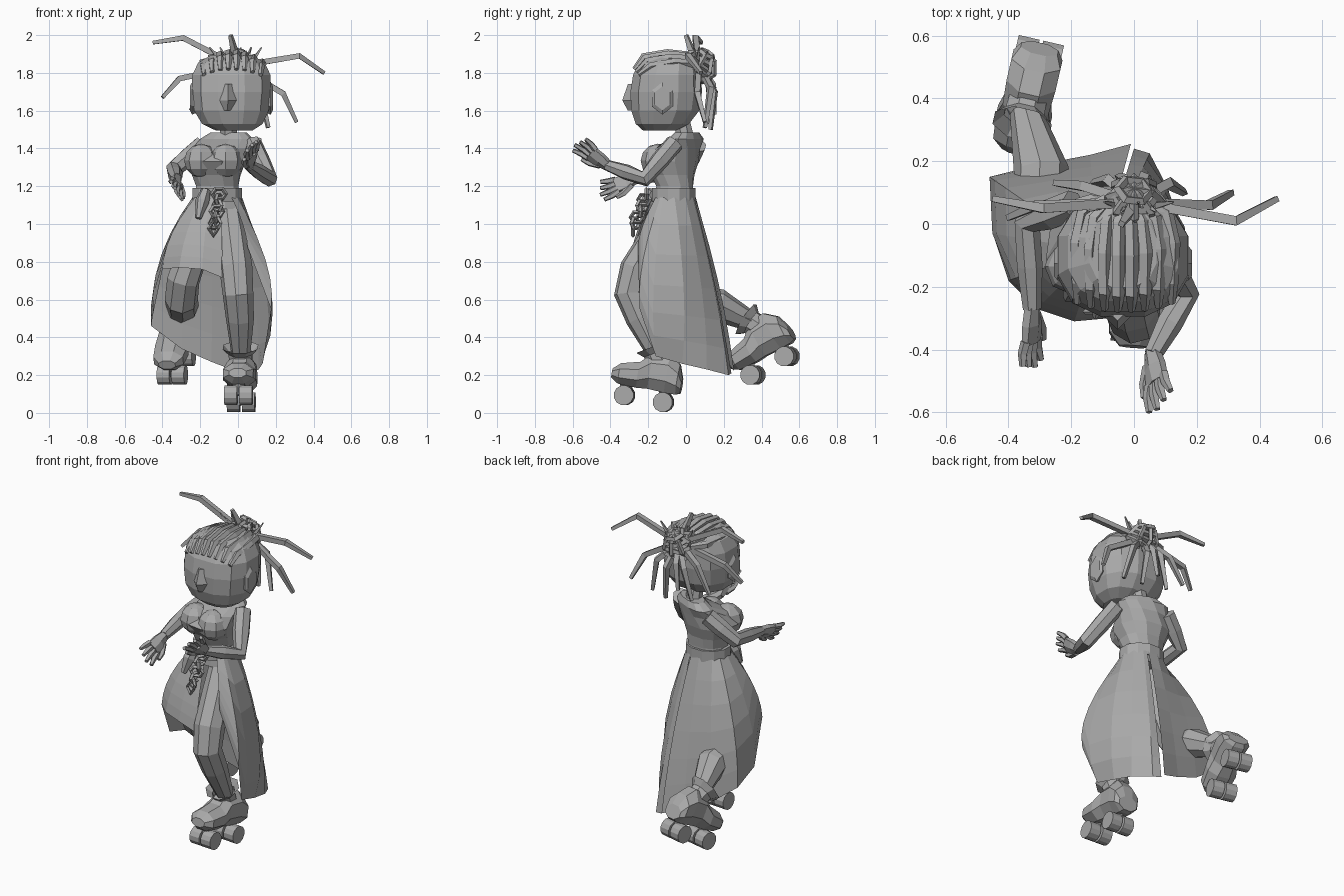
import bpy, bmesh, math
from mathutils import Vector as V, Matrix as M

if "Cube" in bpy.data.objects:
    bpy.data.objects.remove(bpy.data.objects["Cube"])

grey = bpy.data.materials.new("plain_grey")
grey.use_nodes = True
tone = (0.4, 0.4, 0.4, 1)
grey.diffuse_color = tone
grey.node_tree.nodes["Principled BSDF"].inputs["Base Color"].default_value = tone


def turn(degrees, axis, size=3):
    return M.Rotation(math.radians(degrees), size, axis)


def finish(name, bm):
    bmesh.ops.recalc_face_normals(bm, faces=bm.faces)
    mesh = bpy.data.meshes.new(name)
    bm.to_mesh(mesh)
    bm.free()
    mesh.materials.append(grey)
    ob = bpy.data.objects.new(name, mesh)
    bpy.context.collection.objects.link(ob)


def loft(name, rings, closed=True, caps=True):
    """Skin a list of equal-length point rows."""
    bm = bmesh.new()
    rows = [[bm.verts.new(p) for p in r] for r in rings]
    n = len(rows[0])
    for a, b in zip(rows, rows[1:]):
        for i in range(n if closed else n - 1):
            j = (i + 1) % n
            bm.faces.new((a[i], a[j], b[j], b[i]))
    if closed and caps:
        bm.faces.new(rows[0])
        bm.faces.new(rows[-1])
    finish(name, bm)


def oval(x, y, z, rx, ry, n=12, power=1.0, twist=0):
    """Horizontal ring; power under one makes it boxier."""
    pts = []
    for i in range(n):
        a = math.tau * (i + 0.5) / n
        c, s = math.cos(a), math.sin(a)
        p = V((rx * math.copysign(abs(c) ** power, c), ry * math.copysign(abs(s) ** power, s), 0))
        pts.append(V((x, y, z)) + turn(twist, 'Z') @ p)
    return pts


def tube(name, path, radii, n=6):
    """Round limb along a path, its section carried on without twisting."""
    path = [V(p) for p in path]
    before = path[1] - path[0]
    q = before.to_track_quat('Z', 'Y')
    rings = []
    for i, p in enumerate(path):
        d = path[min(i + 1, len(path) - 1)] - path[max(i - 1, 0)]
        q = before.rotation_difference(d) @ q
        before = d
        rings.append([p + q @ v for v in oval(0, 0, 0, radii[i], radii[i], n)])
    loft(name, rings)


def hoop(name, centre, size, rot, thick=0.012, n=8):
    """Closed band with a diamond section."""
    bm = bmesh.new()
    rows = []
    for i in range(n):
        a = math.tau * i / n
        out = V((math.cos(a), math.sin(a), 0))
        mid = V((out.x * size[0], out.y * size[1], 0))
        corners = [out * thick, V((0, 0, thick)), -out * thick, V((0, 0, -thick))]
        rows.append([bm.verts.new(V(centre) + rot @ (mid + c)) for c in corners])
    for i in range(n):
        a, b = rows[i], rows[(i + 1) % n]
        for k in range(4):
            m = (k + 1) % 4
            bm.faces.new((a[k], a[m], b[m], b[k]))
    finish(name, bm)


# Torso turned at the shoulders, with bust, neck and belt
loft("torso", [oval(*r, power=0.85, twist=t) for t, r in (
    (0, (-.11, -.065, 1.08, .13, .11)), (0, (-.11, -.06, 1.2, .115, .1)),
    (-5, (-.115, -.07, 1.26, .13, .115)), (-8, (-.12, -.085, 1.33, .16, .15)),
    (-15, (-.09, -.045, 1.4, .15, .115)), (-25, (-.06, .0, 1.45, .15, .07)),
    (-25, (-.05, .005, 1.485, .1, .05)))])
for side, x, y in (("right", -.195, -.135), ("left", -.065, -.15)):
    bm = bmesh.new()
    bmesh.ops.create_uvsphere(bm, u_segments=8, v_segments=6, radius=.09)
    bmesh.ops.translate(bm, verts=bm.verts, vec=(x, y, 1.335))
    finish("bust_" + side, bm)
tube("neck", [(-.05, .0, 1.44), (-.05, -.03, 1.58)], [.05, .045], 8)
loft("belt", [oval(-.11, -.065, z, .135, .12) for z in (1.12, 1.19)])

# Head with a small nose wedge and flat ears
loft("head", [oval(*r, power=0.82) for r in (
    (-.02, -.14, 1.495, .1, .09), (-.03, -.125, 1.53, .165, .145), (-.035, -.11, 1.6, .203, .185),
    (-.035, -.105, 1.7, .215, .195), (-.035, -.1, 1.79, .213, .185), (-.035, -.09, 1.855, .18, .16),
    (-.035, -.085, 1.895, .11, .12))])
loft("nose", [oval(*r, n=4, twist=45) for r in (
    (-.045, -.28, 1.6, .04, .015), (-.045, -.285, 1.655, .06, .045),
    (-.045, -.285, 1.74, .03, .015))])
for side, s in (("left", 1), ("right", -1)):
    rings = []
    for out, r in ((.17, .06), (.208, .075), (.22, .055)):
        rings.append([V((-.035 + s * out, -.125 + p.x * .85, 1.665 + p.y * 1.15))
                      for p in oval(0, 0, 0, r, r, 6)])
    loft("ear_" + side, rings)

# Cornrows running back over the scalp to the bun
for k in range(8):
    t = k / 7 * 2 - 1
    drop = .05 * t * t
    path = [(-.03 + t * w, y + .04 * t * t * f, z - drop * f) for w, y, z, f in (
        (.15, -.275, 1.82, .6), (.15, -.225, 1.885, 1), (.155, -.1, 1.905, 1),
        (.135, .0, 1.895, .9), (.06, .07, 1.85, .3))]
    tube("cornrow_%d" % k, path, [.012, .022, .023, .022, .016], 5)

# Bun: stacked hoops facing up and back, wrapped by crossing hoops
bun = V((0, .07, 1.835))
lean = turn(-30, 'X')
for k in range(4):
    hoop("bun_hoop_%d" % k, bun + lean @ V((0, 0, .038 * k - .04)),
         (.1 - .016 * k, .09 - .016 * k), lean @ turn(8 * k - 12, 'Y'), .016, 6)
for k in range(4):
    hoop("bun_wrap_%d" % k, bun, (.09, .08), lean @ turn(45 * k, 'Z') @ turn(90, 'X'), .014, 7)

# Loose locks and short spikes
locks = [
    [(-.29, .05, 1.985), (-.45, .08, 1.96)], [(-.31, .06, 1.77), (-.4, .02, 1.67)],
    [(.325, .01, 1.89), (.455, .08, 1.8)], [(.24, .06, 1.69), (.31, .1, 1.54)],
    [(-.16, .12, 1.75), (-.25, .13, 1.6)], [(-.08, .14, 1.72), (-.13, .13, 1.53)],
    [(.03, .15, 1.7), (.05, .13, 1.5)], [(.11, .13, 1.72), (.16, .1, 1.51)],
    [(-.03, .14, 1.74), (-.05, .15, 1.58)], [(-.02, .03, 1.92), (-.04, .0, 2.0)]]
for k, (bend, tip) in enumerate(locks):
    start = bun.lerp(V(bend), .2)
    tube("lock_%d" % k, [start, V(bend), V(tip)], [.021, .021, .013], 4)
for k in range(6):
    x = -.15 + k * .055
    tube("spike_%d" % k, [(x * .6, .06, 1.86), (x, .04 + .03 * (k % 2), 1.935)], [.014, .004], 4)


# Skirt: hem points (x, y, z, bulge) from the front opening round each panel
def skirt(name, hems, waist_pull):
    cols = []
    for x, y, z, bulge in hems:
        away = V((x + .11, y + .03, 0)).normalized()
        top = V((-.11 + away.x * .132, -.065 + away.y * .118, 1.14))
        hem = V((x, y, z))
        ctrl = top.lerp(hem, bulge)
        ctrl.z = top.z * waist_pull + max(z, .3) * (1 - waist_pull)
        cols.append([top * (1 - t) ** 2 + ctrl * 2 * t * (1 - t) + hem * t * t
                     for t in (0, .14, .3, .48, .66, .83, 1)])
    loft(name, list(zip(*cols)), closed=False)


skirt("skirt_main_panel", [
    (-.08, -.3, .715, .8), (-.19, -.31, .76, .8), (-.31, -.27, .77, .85), (-.4, -.18, .76, .95),
    (-.45, -.03, .52, 1.12), (-.46, .15, .46, 1.1), (-.3, .19, .34, .9), (-.14, .22, .27, .75),
    (-.01, .255, .22, .7)], .48)
skirt("skirt_side_panel", [
    (.0, .24, .21, .7), (.05, .225, .2, .75), (.11, .11, .23, 1.05), (.13, -.02, .26, 1.9),
    (.135, -.16, .3, 2.1), (.175, -.245, .55, 1.2), (.05, -.255, .88, .95)], .36)


# Roller boots in a local frame: toe to -y, axles at height zero
def boot(name, where, tilt, yaw):
    m = M.Translation(where) @ turn(yaw, 'Z', 4) @ turn(tilt, 'X', 4)
    rings = []
    for y, low, high, w in ((-.19, .08, .13, .045), (-.15, .055, .165, .08),
                            (-.05, .05, .19, .088), (.01, .055, .25, .075),
                            (.1, .05, .26, .08), (.16, .05, .21, .08), (.185, .06, .14, .06)):
        mid, half = (low + high) / 2, (high - low) / 2
        rings.append([m @ V((p.x, y, mid + p.y)) for p in oval(0, 0, 0, w * 1.08, half * 1.08, 8)])
    loft(name + "_boot", rings)
    tip = M.Translation((0, .045, .2)) @ turn(30, 'X', 4)
    loft(name + "_cuff", [[m @ tip @ p for p in oval(0, 0, z, r, r, 8)] for z, r in (
        (0, .065), (.055, .068), (.09, .1))], caps=False)
    for end, y in (("front", -.105), ("rear", .105)):
        tube("%s_%s_axle" % (name, end), [m @ V((0, y, 0)), m @ V((0, y, .09))], [.025, .04], 6)
        for side, x in (("right", -.04), ("left", .04)):
            tube("%s_%s_%s_wheel" % (name, end, side),
                 [m @ V((x + d, y, 0)) for d in (-.034, .034)], [.053, .053], 12)
    return m @ V((0, .03, .24))


left_ankle = boot("left", (.01, -.222, .075), -10, -4)
right_ankle = boot("right", (-.327, .445, .25), 28, -13)
tube("left_leg", [(-.05, -.08, 1.08), (-.03, -.165, .92), (-.01, -.265, .76), (0, -.3, .63),
                  (.01, -.245, .5), left_ankle], [.07, .085, .088, .082, .075, .05], 8)
tube("right_leg", [(-.17, -.06, 1.08), (-.23, -.05, .88), (-.29, -.03, .7), (-.3, .03, .6),
                   (-.295, .17, .57), right_ankle], [.07, .085, .088, .088, .088, .05], 8)


# Arms and hands
def arm(side, shoulder, elbow, wrist, tip, across):
    shoulder, elbow, wrist, tip, across = map(V, (shoulder, elbow, wrist, tip, across))
    tube(side + "_arm", [shoulder, shoulder.lerp(elbow, .5), elbow, elbow.lerp(wrist, .5), wrist],
         [.05, .05, .044, .042, .03], 7)
    reach = tip - wrist
    across = (across - across.project(reach)).normalized()
    flat = reach.cross(across).normalized()
    rings = []
    for f, w, h in ((-.05, .028, .026), (.25, .045, .026), (.55, .05, .02)):
        rings.append([wrist + reach * f + across * p.x + flat * p.y
                      for p in oval(0, 0, 0, w, h, 6)])
    loft(side + "_palm", rings)
    for k in range(4):
        s = (k - 1.5) * .025
        base = wrist + reach * .5 + across * s
        end = wrist + reach * (1 - .06 * abs(k - 1)) + across * s * 1.5
        tube("%s_finger_%d" % (side, k), [base, base.lerp(end, .5) + flat * .006, end],
             [.017, .016, .011], 5)
    tube(side + "_thumb", [wrist + reach * .15 - across * .03, wrist + reach * .4 - across * .06,
                           wrist + reach * .62 - across * .07], [.019, .017, .011], 5)


arm("left", (.075, -.06, 1.43), (.165, -.22, 1.24), (.06, -.415, 1.31), (.085, -.58, 1.43),
    (.5, .2, .6))
arm("right", (-.19, .06, 1.42), (-.34, .0, 1.29), (-.325, -.27, 1.24), (-.325, -.46, 1.17),
    (-.45, 0, .8))

# Hanging chain with clasp, and a sash tail at the belt
for k in range(6):
    rot = turn(65 * k, 'Z') @ turn(90, 'X')
    hoop("chain_link_%d" % k, (-.1 - .004 * k, -.21 - .012 * k, 1.16 - .031 * k),
         (.036, .03), rot, .011, 6)
hoop("chain_clasp", (-.13, -.28, .975), (.024, .038), turn(90, 'X'), .01, 4)
tube("sash_tail", [(-.17, -.18, 1.18), (-.19, -.205, 1.12), (-.21, -.235, 1.03)],
     [.025, .038, .016], 6)
